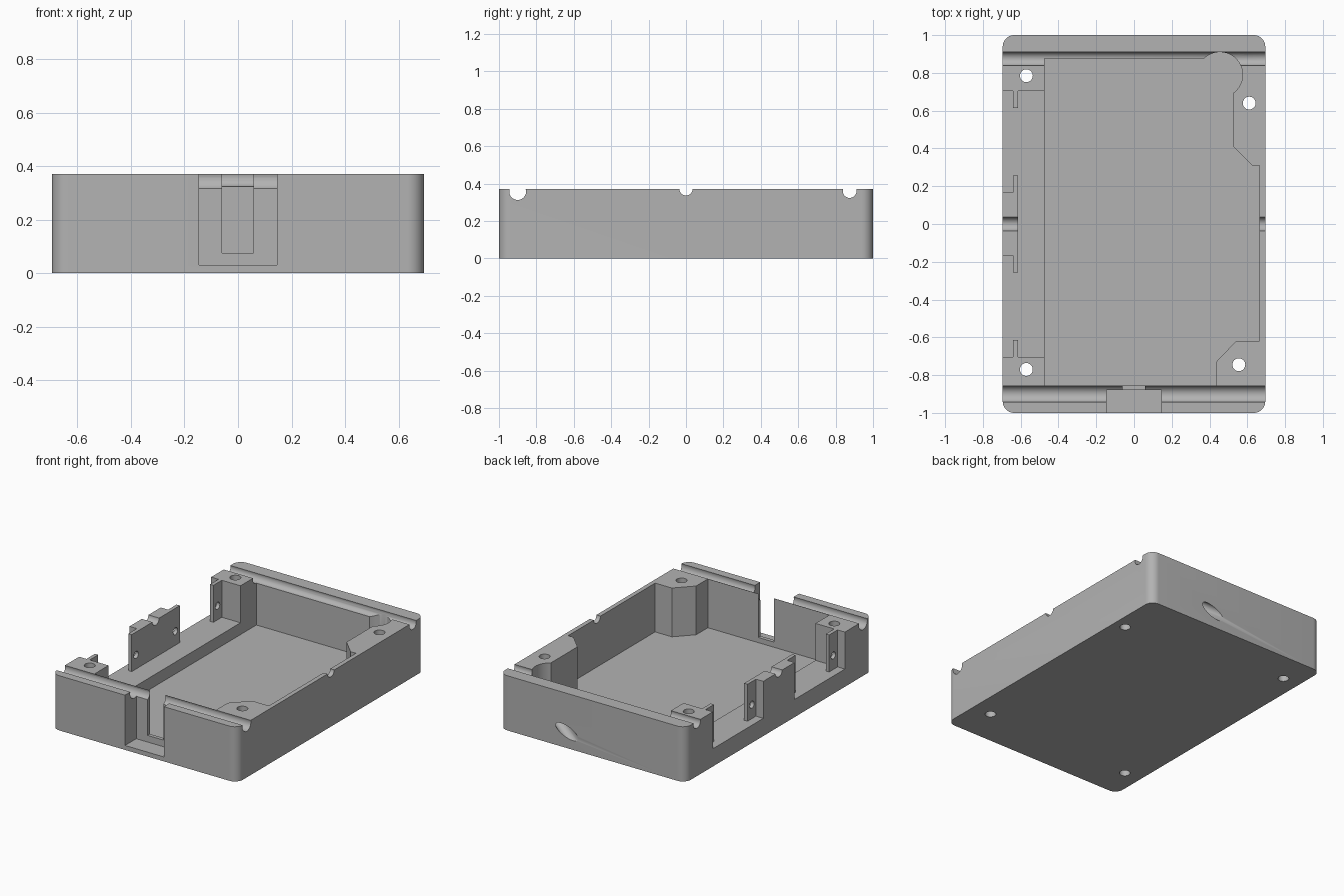
import bpy, bmesh, math
from mathutils import Vector

cube = bpy.data.objects.get("Cube")
if cube:
    bpy.data.objects.remove(cube)

HEIGHT = 0.37
FLOOR = 0.04
LEDGE = 0.12
OVER = 0.6          # cutters reach above the rim

grey = bpy.data.materials.new("plain grey")
grey.use_nodes = True
colour = (0.45, 0.45, 0.45, 1)
grey.diffuse_color = colour
grey.node_tree.nodes["Principled BSDF"].inputs["Base Color"].default_value = colour


def finish(name, bm):
    bmesh.ops.recalc_face_normals(bm, faces=bm.faces)
    mesh = bpy.data.meshes.new(name)
    bm.to_mesh(mesh)
    bm.free()
    obj = bpy.data.objects.new(name, mesh)
    bpy.context.collection.objects.link(obj)
    return obj


def prism(name, outline, z0, z1):
    """Extrude a closed xy outline from z0 to z1."""
    bm = bmesh.new()
    face = bm.faces.new([bm.verts.new((x, y, z0)) for x, y in outline])
    top = bmesh.ops.extrude_face_region(bm, geom=[face])["geom"]
    verts = [g for g in top if isinstance(g, bmesh.types.BMVert)]
    bmesh.ops.translate(bm, verts=verts, vec=(0, 0, z1 - z0))
    return finish(name, bm)


def box(name, x0, x1, y0, y1, z0, z1):
    return prism(name, [(x0, y0), (x1, y0), (x1, y1), (x0, y1)], z0, z1)


def rod(name, start, end, radius, sides=32):
    """Cylinder between two points."""
    a, b = Vector(start), Vector(end)
    bm = bmesh.new()
    bmesh.ops.create_cone(bm, cap_ends=True, segments=sides, radius1=radius,
                          radius2=radius, depth=(b - a).length)
    obj = finish(name, bm)
    turn = (b - a).to_track_quat("Z", "Y").to_matrix().to_4x4()
    turn.translation = (a + b) / 2
    obj.data.transform(turn)
    return obj


def arc(cx, cy, r, a0, a1, steps):
    angles = [math.radians(a0 + (a1 - a0) * i / steps) for i in range(steps + 1)]
    return [(cx + r * math.cos(a), cy + r * math.sin(a)) for a in angles]


# Outer block with rounded vertical corners
R = 0.06
outline = []
for i, (sx, sy) in enumerate([(1, 1), (-1, 1), (-1, -1), (1, -1)]):
    outline += arc(sx * (0.695 - R), sy * (1 - R), R, i * 90, i * 90 + 90, 10)
body = prism("enclosure_base", outline, 0, HEIGHT)
body.data.materials.append(grey)

cutters = []

# Main cavity with corner bosses and the round pocket
cavity = [(-0.475, -0.855), (-0.475, 0.875)]
cavity += arc(0.455, 0.79, 0.12, 135, -54.3, 28)
cavity += [(0.525, 0.41), (0.625, 0.31), (0.665, 0.31), (0.665, -0.62),
           (0.54, -0.62), (0.435, -0.73), (0.435, -0.855)]
cutters.append(prism("cavity_cutter", cavity, FLOOR, OVER))

# Open side above the ledge, leaving the mounting tabs standing
half = [(-0.4, 0.705), (-0.615, 0.705), (-0.615, 0.615), (-0.64, 0.615),
        (-0.64, 0.705), (-0.8, 0.705), (-0.8, 0.167), (-0.64, 0.167),
        (-0.64, 0.257), (-0.615, 0.257)]
side = half + [(x, -y) for x, y in reversed(half)]
cutters.append(prism("side_opening_cutter", side, LEDGE, OVER))

# Front recess and the slot through its thin wall
cutters.append(box("recess_cutter", -0.145, 0.145, -1.1, -0.88, 0.03, OVER))
cutters.append(box("slot_cutter", -0.06, 0.057, -0.95, -0.8, 0.075, OVER))

# Round grooves across the rim
for y, z, r in [(-0.9, 0.357, 0.045), (0, 0.372, 0.036), (0.875, 0.36, 0.037)]:
    cutters.append(rod("groove_cutter", (-0.9, y, z), (0.9, y, z), r))

# Vertical screw holes
for x, y in [(-0.57, 0.785), (-0.57, -0.77), (0.61, 0.64), (0.555, -0.745)]:
    cutters.append(rod("screw_cutter", (x, y, -0.2), (x, y, OVER), 0.034))

# Small holes through the tabs
for y in (-0.66, -0.21, 0.21, 0.66):
    cutters.append(rod("tab_hole_cutter", (-0.67, y, 0.215), (-0.59, y, 0.215), 0.024, 20))

# Slanted cable hole from the round pocket out through the back
exit_point = Vector((0.19, 1.0, 0.11))
entry = Vector((0.47, 0.86, 0.215))
cutters.append(rod("cable_hole_cutter", entry, exit_point + (exit_point - entry), 0.038))

# Apply every cut, then drop the cutters
bpy.context.view_layer.objects.active = body
for cutter in cutters:
    mod = body.modifiers.new("cut", "BOOLEAN")
    mod.operation = "DIFFERENCE"
    mod.solver = "EXACT"
    mod.object = cutter
    bpy.ops.object.modifier_apply(modifier=mod.name)
    bpy.data.objects.remove(cutter)

bpy.ops.object.select_all(action="DESELECT")
body.select_set(True)
bpy.ops.object.shade_smooth_by_angle(angle=math.radians(30))
